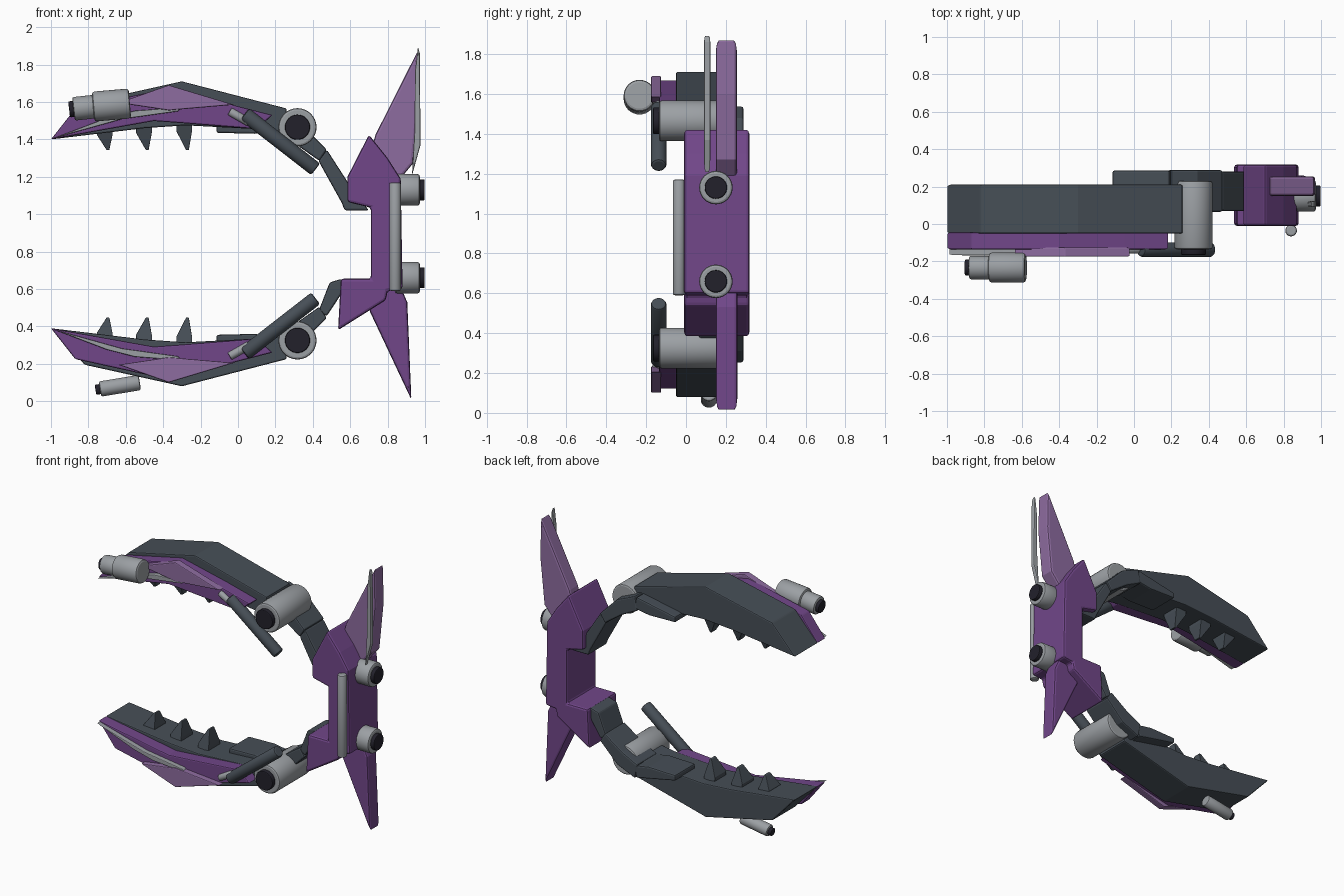
import bpy, bmesh
from mathutils import Vector

MID = 1.79  # sum of heights of mirrored upper and lower parts


def material(name, rgb):
    m = bpy.data.materials.new(name)
    m.diffuse_color = (*rgb, 1)
    return m


SLATE = material("dark slate", (0.062, 0.077, 0.094))
PURPLE = material("purple", (0.165, 0.062, 0.25))
LILAC = material("light purple", (0.27, 0.15, 0.35))
STEEL = material("steel grey", (0.33, 0.35, 0.37))
BLACK = material("near black", (0.016, 0.015, 0.024))


def finish(name, bm, mat, bevel):
    bmesh.ops.recalc_face_normals(bm, faces=bm.faces)
    me = bpy.data.meshes.new(name)
    bm.to_mesh(me)
    bm.free()
    me.materials.append(mat)
    ob = bpy.data.objects.new(name, me)
    bpy.context.collection.objects.link(ob)
    if bevel:
        mod = ob.modifiers.new("soft edges", "BEVEL")
        mod.width = bevel
        mod.segments = 2
        mod.limit_method = "ANGLE"
        mod.angle_limit = 0.6
    return ob


def prism(name, pts, y0, y1, mat, bevel=0.008, flip=False):
    """Extrude an x/z outline from y0 to y1, optionally mirrored in height."""
    bm = bmesh.new()
    vs = [bm.verts.new((x, y0, MID - z if flip else z)) for x, z in pts]
    f = bm.faces.new(vs)
    r = bmesh.ops.extrude_face_region(bm, geom=[f])
    for v in r["geom"]:
        if isinstance(v, bmesh.types.BMVert):
            v.co.y = y1
    return finish(name, bm, mat, bevel)


def rod(name, a, b, r, mat, bevel=0.01, flip=False):
    """Smooth round cylinder from a to b."""
    a, b = Vector(a), Vector(b)
    if flip:
        a.z, b.z = MID - a.z, MID - b.z
    bm = bmesh.new()
    bmesh.ops.create_cone(bm, cap_ends=True, segments=32, radius1=r, radius2=r,
                          depth=(b - a).length)
    q = Vector((0, 0, 1)).rotation_difference(b - a)
    for v in bm.verts:
        v.co = q @ v.co + (a + b) / 2
    for f in bm.faces:
        f.smooth = len(f.verts) == 4
    return finish(name, bm, mat, bevel)


def tooth(name, x, base, tip, flip):
    """Curved spike whose tip is narrower than its base."""
    ob = prism(name, [(x - 0.045, base + 0.02), (x + 0.04, base + 0.02),
                      (x + 0.04, base - 0.015), (x + 0.022, tip),
                      (x + 0.008, tip), (x - 0.045, base - 0.02)],
               0.02, 0.15, SLATE, 0.004, flip)
    for v in ob.data.vertices:
        z = MID - v.co.z if flip else v.co.z
        if abs(z - tip) < 0.001:
            v.co.y = 0.085 + (v.co.y - 0.085) * 0.4


# Jaws and everything shared by both halves
for flip, side in ((False, "upper"), (True, "lower")):
    prism(side + "_jaw", [(-1, 1.40), (-0.82, 1.595), (-0.3, 1.71), (0.26, 1.565),
                          (0.26, 1.43), (0.1, 1.455), (-0.28, 1.475), (-0.5, 1.46)],
          -0.05, 0.21, SLATE, 0.008, flip)
    prism(side + "_jaw_panel", [(-1, 1.40), (-0.87, 1.565), (-0.4, 1.668), (-0.05, 1.59),
                                (0.185, 1.53), (0.1, 1.455), (-0.3, 1.487), (-0.45, 1.498)],
          -0.135, -0.045, PURPLE, 0.008, flip)
    prism(side + "_jaw_diamond", [(-0.64, 1.595), (-0.37, 1.69), (-0.02, 1.585),
                                  (-0.37, 1.555)], -0.175, -0.125, LILAC, 0.006, flip)
    prism(side + "_jaw_blade", [(-0.99, 1.405), (-0.7, 1.515), (-0.55, 1.553),
                                (-0.3, 1.572), (-0.32, 1.55), (-0.62, 1.508)],
          -0.168, -0.13, STEEL, 0.005, flip)
    for i, x in enumerate((-0.71, -0.5, -0.285)):
        tooth(f"{side}_tooth_{i + 1}", x, 1.445 + 0.01 * i, 1.342, flip)
    # Hinge drum with dark cap
    rod(side + "_hinge", (0.318, -0.135, 1.465), (0.318, 0.23, 1.465), 0.102, STEEL, 0.012, flip)
    rod(side + "_hinge_cap", (0.318, -0.165, 1.465), (0.318, -0.12, 1.465), 0.067, BLACK, 0.006, flip)
    # Piston
    rod(side + "_piston", (0.035, -0.137, 1.535), (0.415, -0.137, 1.24), 0.039, SLATE, 0.012, flip)
    rod(side + "_piston_tip", (-0.045, -0.137, 1.55), (0.06, -0.137, 1.49), 0.022, STEEL, 0.006, flip)
    # Arm links behind the hinge
    prism(side + "_inner_plate", [(-0.115, 1.435), (0.09, 1.43), (0.21, 1.45),
                                  (0.19, 1.535), (-0.115, 1.475)], 0.06, 0.285, SLATE, 0.01, flip)
    prism(side + "_arm_link", [(0.18, 1.44), (0.20, 1.54), (0.34, 1.48), (0.475, 1.345),
                               (0.435, 1.285), (0.3, 1.38)], 0.065, 0.288, SLATE, 0.01, flip)
    # Round thruster on the back of the spine
    z = 1.13
    rod(side + "_thruster", (0.84, 0.15, z), (0.972, 0.15, z), 0.084, STEEL, 0.012, flip)
    rod(side + "_thruster_cap", (0.96, 0.15, z), (0.998, 0.15, z), 0.056, BLACK, 0.006, flip)

# Last arm links, which differ above and below
prism("upper_end_link", [(0.475, 1.345), (0.43, 1.285), (0.555, 1.06), (0.57, 1.02),
                         (0.70, 1.02), (0.62, 1.12)], 0.07, 0.28, SLATE, 0.01)
prism("lower_end_link", [(0.43, 0.48), (0.475, 0.455), (0.57, 0.60), (0.555, 0.655),
                         (0.49, 0.635)], 0.07, 0.28, SLATE, 0.01)

# Spine
prism("spine", [(0.70, 1.425), (0.80, 1.30), (0.87, 1.19), (0.88, 0.6), (0.80, 0.59),
                (0.79, 0.54), (0.535, 0.38), (0.55, 0.655), (0.71, 0.655), (0.71, 1.035),
                (0.585, 1.065), (0.585, 1.20)], -0.01, 0.318, PURPLE, 0.014)
rod("spine_tube", (0.84, -0.035, 0.59), (0.84, -0.035, 1.17), 0.031, STEEL)

# Wings and blade
prism("upper_wing", [(0.70, 1.30), (0.735, 1.425), (0.962, 1.875), (0.968, 1.60),
                     (0.935, 1.27), (0.86, 1.18)], 0.15, 0.255, LILAC, 0.014)
prism("lower_wing", [(0.70, 0.49), (0.927, 0.008), (0.905, 0.53), (0.87, 0.61),
                     (0.76, 0.61)], 0.15, 0.258, PURPLE, 0.014)
prism("wing_blade", [(0.962, 1.895), (0.972, 1.86), (0.976, 1.37), (0.93, 1.205),
                     (0.944, 1.45), (0.946, 1.76)], 0.09, 0.122, STEEL, 0.01)

# Upper gun pod
Y = -0.233
rod("gun_body", (-0.775, Y, 1.575), (-0.578, Y, 1.592), 0.08, STEEL, 0.014)
rod("gun_barrel", (-0.88, Y, 1.563), (-0.76, Y, 1.576), 0.063, STEEL)
rod("gun_muzzle", (-0.903, Y, 1.56), (-0.87, Y, 1.564), 0.043, BLACK, 0.006)

# Small gun beneath the lower jaw
rod("small_gun", (-0.738, 0.115, 0.065), (-0.525, 0.115, 0.1), 0.041, STEEL)
rod("small_gun_muzzle", (-0.762, 0.115, 0.061), (-0.73, 0.115, 0.066), 0.027, BLACK, 0.005)
